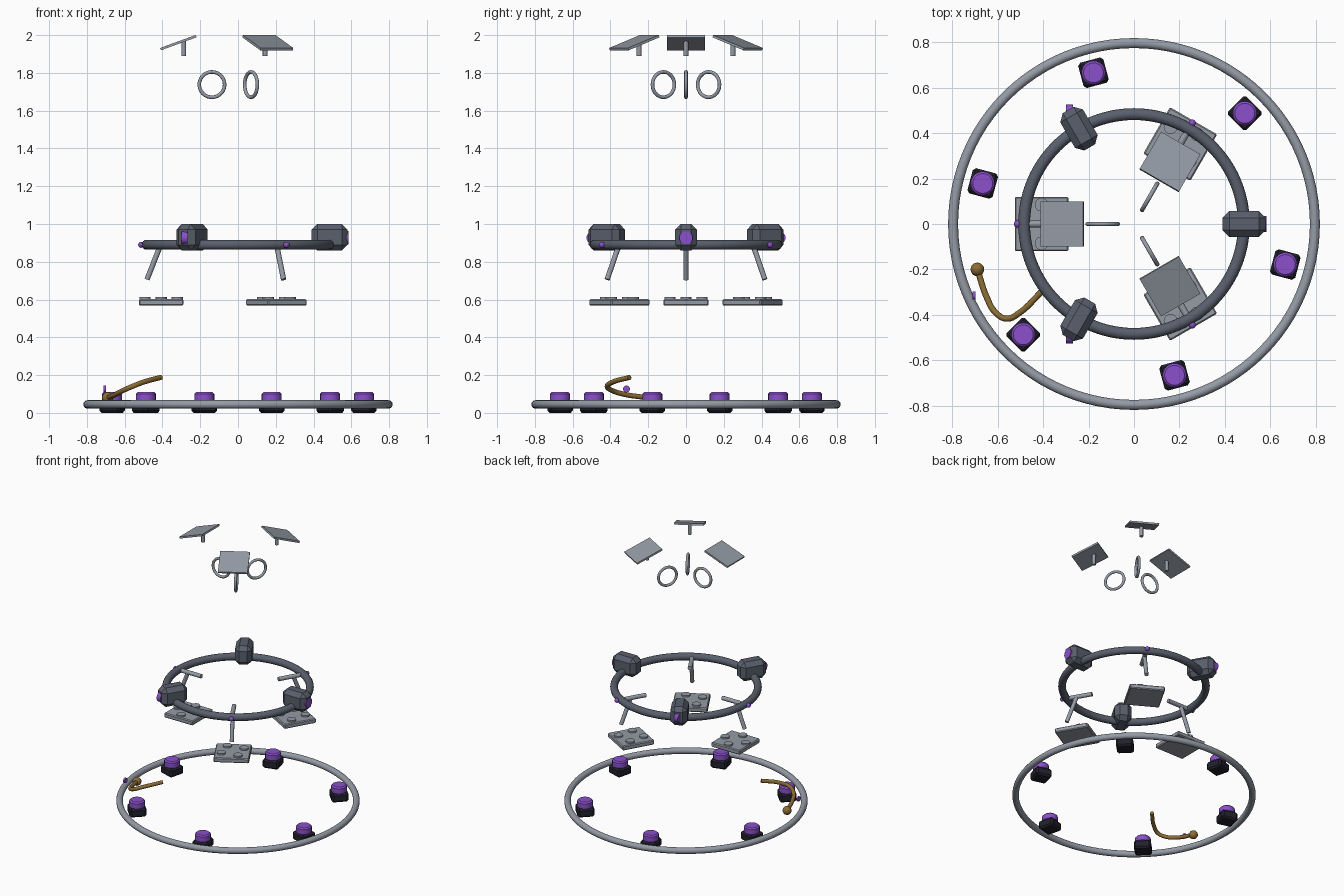
import bpy
from math import radians, cos, sin, pi
from mathutils import Vector

if "Cube" in bpy.data.objects:
    bpy.data.objects.remove(bpy.data.objects["Cube"])


def material(name, rgb):
    m = bpy.data.materials.new(name)
    m.diffuse_color = (*rgb, 1)
    m.use_nodes = True
    m.node_tree.nodes["Principled BSDF"].inputs["Base Color"].default_value = m.diffuse_color
    return m


SLATE = material("slate", (0.10, 0.115, 0.15))
DARK = material("dark_metal", (0.015, 0.015, 0.025))
STEEL = material("steel", (0.30, 0.33, 0.38))
PURPLE = material("purple_glow", (0.26, 0.08, 0.6))
BRASS = material("brass", (0.26, 0.15, 0.035))


def finish(name, mat, bevel=0, smooth=True):
    ob = bpy.context.object
    ob.name = name
    ob.data.materials.append(mat)
    if bevel:
        mod = ob.modifiers.new("bevel", "BEVEL")
        mod.width, mod.segments = bevel, 1
    if smooth:
        bpy.ops.object.shade_smooth_by_angle(angle=radians(35))
    return ob


def box(name, loc, size, rot=(0, 0, 0), mat=STEEL, bevel=0.0):
    bpy.ops.mesh.primitive_cube_add(size=1, location=loc, rotation=rot)
    bpy.context.object.scale = size
    bpy.ops.object.transform_apply(location=False, rotation=False, scale=True)
    return finish(name, mat, bevel, False)


def rod(name, a, b, r, mat=STEEL, bevel=0.0, sides=20):
    a, b = Vector(a), Vector(b)
    bpy.ops.mesh.primitive_cylinder_add(
        vertices=sides, radius=r, depth=(b - a).length, location=(a + b) / 2,
        rotation=(b - a).to_track_quat('Z', 'Y').to_euler())
    return finish(name, mat, bevel)


def ring(name, loc, major, minor, rot=(0, 0, 0), mat=STEEL, segs=96):
    bpy.ops.mesh.primitive_torus_add(
        major_radius=major, minor_radius=minor, major_segments=segs,
        minor_segments=16, location=loc, rotation=rot)
    return finish(name, mat)


def ball(name, loc, r, mat):
    bpy.ops.mesh.primitive_uv_sphere_add(segments=20, ring_count=12, radius=r, location=loc)
    return finish(name, mat)


def polar(r, a, z):
    return Vector((r * cos(a), r * sin(a), z))


# Ground ring with six glowing pods
ring("ground_ring", (0, 0, 0.045), 0.797, 0.022)
for i in range(6):
    a = radians(-15 + 60 * i)
    box(f"pod_base_{i}", polar(0.69, a, 0.032), (0.115, 0.115, 0.064), (0, 0, a), DARK, 0.012)
    rod(f"pod_light_{i}", polar(0.69, a, 0.055), polar(0.69, a, 0.11), 0.053, PURPLE, 0.009)

# Upper ring with three chamfered housings and their lenses
ring("upper_ring", (0, 0, 0.89), 0.484, 0.026, mat=SLATE)
for i in range(3):
    a = radians(120 * i)
    box(f"housing_{i}", polar(0.485, a, 0.93), (0.19, 0.115, 0.14), (0, 0, a), SLATE, 0.03)
    c, half = polar(0.568, a, 0.927), Vector((0.016, 0, 0))
    rod(f"lens_{i}", c - half, c + half, 0.035, PURPLE)

# Three stations: grips, foot pads, hand loops and top panels
for i in range(3):
    a = radians(60 + 120 * i)
    ball(f"ring_light_{i}", polar(0.513, a, 0.89), 0.016, PURPLE)
    rod(f"grip_arm_{i}", polar(0.485, a, 0.888), polar(0.30, a, 0.888), 0.015)
    rod(f"grip_post_{i}", polar(0.41, a, 0.888), polar(0.482, a, 0.706), 0.014)
    box(f"foot_pad_{i}", polar(0.407, a, 0.585), (0.236, 0.24, 0.034), (0, 0, a), bevel=0.006)
    for k in range(4):
        p = polar(0.407, a, 0.595) + polar(0.085, 2 * a + k * pi / 2, 0)
        rod(f"foot_stud_{i}_{k}", p, p + Vector((0, 0, 0.018)), 0.03)
    ring(f"hand_loop_{i}", polar(0.138, a, 1.738), 0.067, 0.0095, (pi / 2, 0, a), segs=40)
    box(f"top_panel_{i}", polar(0.316, a, 1.96), (0.2, 0.2, 0.013), (0, radians(20), a))
    rod(f"panel_post_{i}", polar(0.287, a, 1.89), polar(0.287, a, 1.968), 0.0125)

# Bent brass lever with ball end and side light
cu = bpy.data.curves.new("brass_lever", 'CURVE')
cu.dimensions = '3D'
cu.bevel_depth, cu.bevel_resolution, cu.resolution_u = 0.0135, 4, 10
cu.use_fill_caps = True
pts = [(-0.69, -0.20, 0.08), (-0.648, -0.325, 0.098), (-0.61, -0.39, 0.118),
       (-0.56, -0.417, 0.14), (-0.503, -0.39, 0.162), (-0.408, -0.299, 0.188)]
sp = cu.splines.new('BEZIER')
sp.bezier_points.add(len(pts) - 1)
for bp, p in zip(sp.bezier_points, pts):
    bp.co = p
    bp.handle_left_type = bp.handle_right_type = 'AUTO'
lever = bpy.data.objects.new("brass_lever", cu)
bpy.context.collection.objects.link(lever)
cu.materials.append(BRASS)
ball("lever_ball", (-0.69, -0.20, 0.08), 0.03, BRASS)
rod("side_light", (-0.711, -0.315, 0.127), (-0.699, -0.315, 0.127), 0.018, PURPLE)
